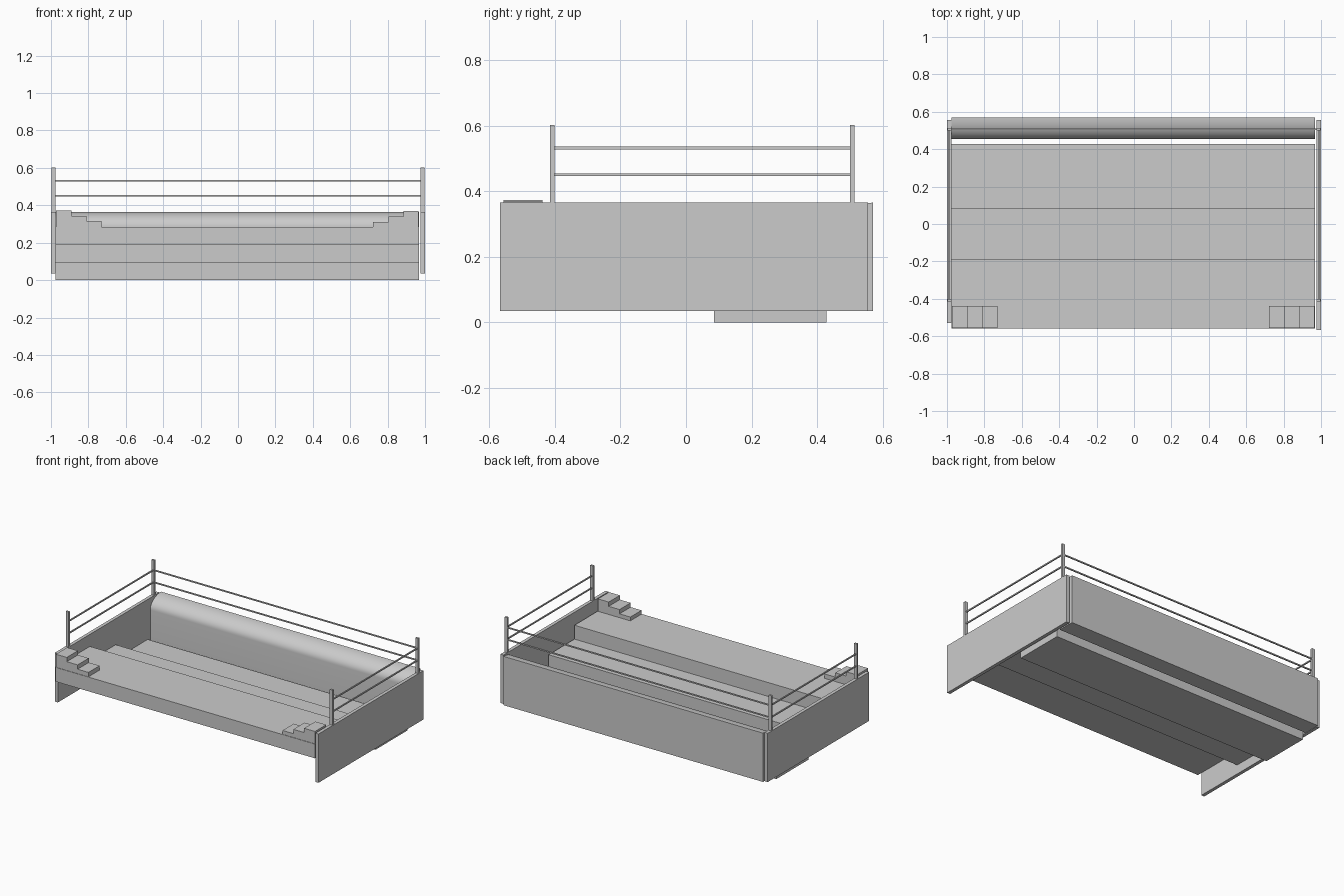
import bpy, bmesh, math

if "Cube" in bpy.data.objects:
    bpy.data.objects.remove(bpy.data.objects["Cube"])


def extrude_profile(name, profile, x0, x1, smooth=False):
    """Solid made by sweeping a (y, z) outline along x."""
    bm = bmesh.new()
    face = bm.faces.new([bm.verts.new((x0, y, z)) for y, z in profile])
    geo = bmesh.ops.extrude_face_region(bm, geom=[face])["geom"]
    verts = [g for g in geo if isinstance(g, bmesh.types.BMVert)]
    bmesh.ops.translate(bm, verts=verts, vec=(x1 - x0, 0, 0))
    bmesh.ops.recalc_face_normals(bm, faces=bm.faces)
    mesh = bpy.data.meshes.new(name)
    bm.to_mesh(mesh)
    bm.free()
    obj = bpy.data.objects.new(name, mesh)
    bpy.context.collection.objects.link(obj)
    if smooth:
        bpy.ops.object.select_all(action='DESELECT')
        obj.select_set(True)
        bpy.context.view_layer.objects.active = obj
        bpy.ops.object.shade_smooth_by_angle(angle=math.radians(30))
    return obj


def box(name, x0, x1, y0, y1, z0, z1):
    return extrude_profile(name, [(y0, z0), (y1, z0), (y1, z1), (y0, z1)], x0, x1)


# Three stepped floor slabs, lowest at the back
LEFT, RIGHT = -0.975, 0.968
slabs = [("upper_deck", -0.56, -0.19, 0.192),
         ("middle_deck", -0.19, 0.086, 0.098),
         ("lower_deck", 0.086, 0.428, 0.003)]
for name, y0, y1, z0 in slabs:
    box(name, LEFT, RIGHT, y0, y1, z0 - 0.003, z0 + 0.093)

# Back wall with rounded inner top
profile = [(0.57, 0.035), (0.455, 0.035)]
for i in range(13):
    t = math.pi / 2 * i / 12
    profile.append((0.57 - 0.115 * math.cos(t), 0.285 + 0.08 * math.sin(t)))
extrude_profile("back_wall", profile, LEFT, RIGHT, smooth=True)

# Side walls, the left one slightly shorter at the front
box("left_wall", -1.0, -0.977, -0.53, 0.555, 0.035, 0.365)
box("right_wall", 0.977, 1.0, -0.568, 0.555, 0.035, 0.365)

# Railing posts and side rails
for side, s in (("left", -1), ("right", 1)):
    xa, xb = sorted((s * 0.977, s * 0.998))
    for end, y in (("front", -0.408), ("back", 0.507)):
        box(f"{side}_{end}_post", xa, xb, y - 0.007, y + 0.007, 0.365, 0.602)
    for level, z in (("low", 0.45), ("high", 0.532)):
        box(f"{side}_{level}_rail", s * 0.988 - 0.004, s * 0.988 + 0.004,
            -0.402, 0.501, z - 0.004, z + 0.004)

# Back rails
for level, z in (("low", 0.45), ("high", 0.532)):
    box(f"back_{level}_rail", -0.978, 0.978, 0.503, 0.511, z - 0.004, z + 0.004)

# Small stairs at both front corners
for side, s, edge, top in (("left", -1, 0.972, 0.373), ("right", 1, 0.966, 0.369)):
    for i in range(3):
        xa, xb = sorted((s * (edge - 0.081 * i), s * (edge - 0.081 * (i + 1))))
        box(f"{side}_stair_{i + 1}", xa, xb, -0.557, -0.438, 0.285, top - 0.029 * i)
